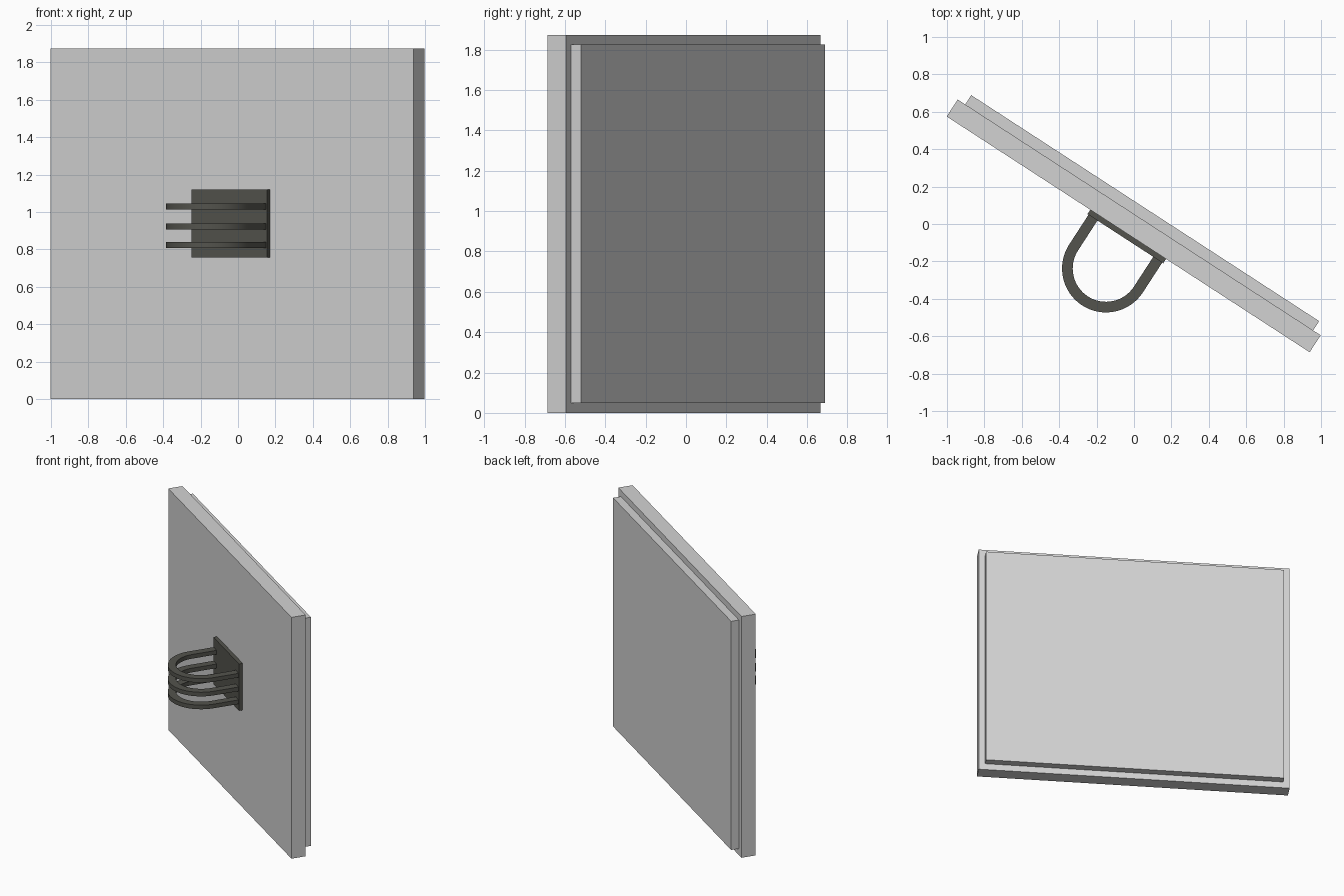
import bpy, bmesh, math
from mathutils import Matrix

if "Cube" in bpy.data.objects:
    bpy.data.objects.remove(bpy.data.objects["Cube"])

ANGLE = math.radians(-33)
WORLD = Matrix.Translation((0.0034, -0.0022, 0)) @ Matrix.Rotation(ANGLE, 4, 'Z')


def material(name, rgb):
    m = bpy.data.materials.new(name)
    m.diffuse_color = (*rgb, 1)
    m.use_nodes = True
    m.node_tree.nodes["Principled BSDF"].inputs["Base Color"].default_value = m.diffuse_color
    return m


grey = material("light_grey", (0.65, 0.65, 0.65))
dark = material("dark_metal", (0.088, 0.088, 0.075))


def finish(name, bm, mat):
    bmesh.ops.recalc_face_normals(bm, faces=bm.faces)
    me = bpy.data.meshes.new(name)
    bm.to_mesh(me)
    bm.free()
    me.materials.append(mat)
    ob = bpy.data.objects.new(name, me)
    ob.matrix_world = WORLD
    bpy.context.collection.objects.link(ob)
    return ob


def box(name, half_w, y0, y1, z0, z1, mat):
    bm = bmesh.new()
    bmesh.ops.create_cube(bm, size=1)
    for v in bm.verts:
        v.co = (v.co.x * 2 * half_w,
                (y0 + y1) / 2 + v.co.y * (y1 - y0),
                (z0 + z1) / 2 + v.co.z * (z1 - z0))
    return finish(name, bm, mat)


def u_bar(name, z, h, r_out, r_in, cy, y_end, mat, n=32):
    """Flat U-shaped bar: two straight arms joined by a half circle."""
    def path(r):
        arc = [(r * math.cos(a), cy + r * math.sin(a))
               for a in (math.pi + math.pi * i / n for i in range(n + 1))]
        return [(-r, y_end)] + arc + [(r, y_end)]
    bm = bmesh.new()
    rings = []
    for (ox, oy), (ix, iy) in zip(path(r_out), path(r_in)):
        rings.append([bm.verts.new(c) for c in (
            (ox, oy, z - h / 2), (ox, oy, z + h / 2),
            (ix, iy, z + h / 2), (ix, iy, z - h / 2))])
    for a, b in zip(rings, rings[1:]):
        for k in range(4):
            bm.faces.new((a[k], a[(k + 1) % 4], b[(k + 1) % 4], b[k]))
    bm.faces.new(rings[0])
    bm.faces.new(rings[-1])
    ob = finish(name, bm, mat)
    bpy.context.view_layer.objects.active = ob
    ob.select_set(True)
    bpy.ops.object.shade_smooth_by_angle(angle=math.radians(30))
    ob.select_set(False)


# Front panel and the slightly smaller back panel
box("front_panel", 1.157, -0.0634, 0.0446, 0, 1.873, grey)
box("back_panel", 1.109, 0.0446, 0.1036, 0.05, 1.825, grey)

# Mounting plate with three U-shaped bars
box("mounting_plate", 0.2415, -0.091, -0.0634, 0.757, 1.12, dark)
for i, z in enumerate((0.823, 0.923, 1.029)):
    u_bar(f"basket_bar_{i + 1}", z, 0.032, 0.235, 0.178, -0.281, -0.088, dark)
